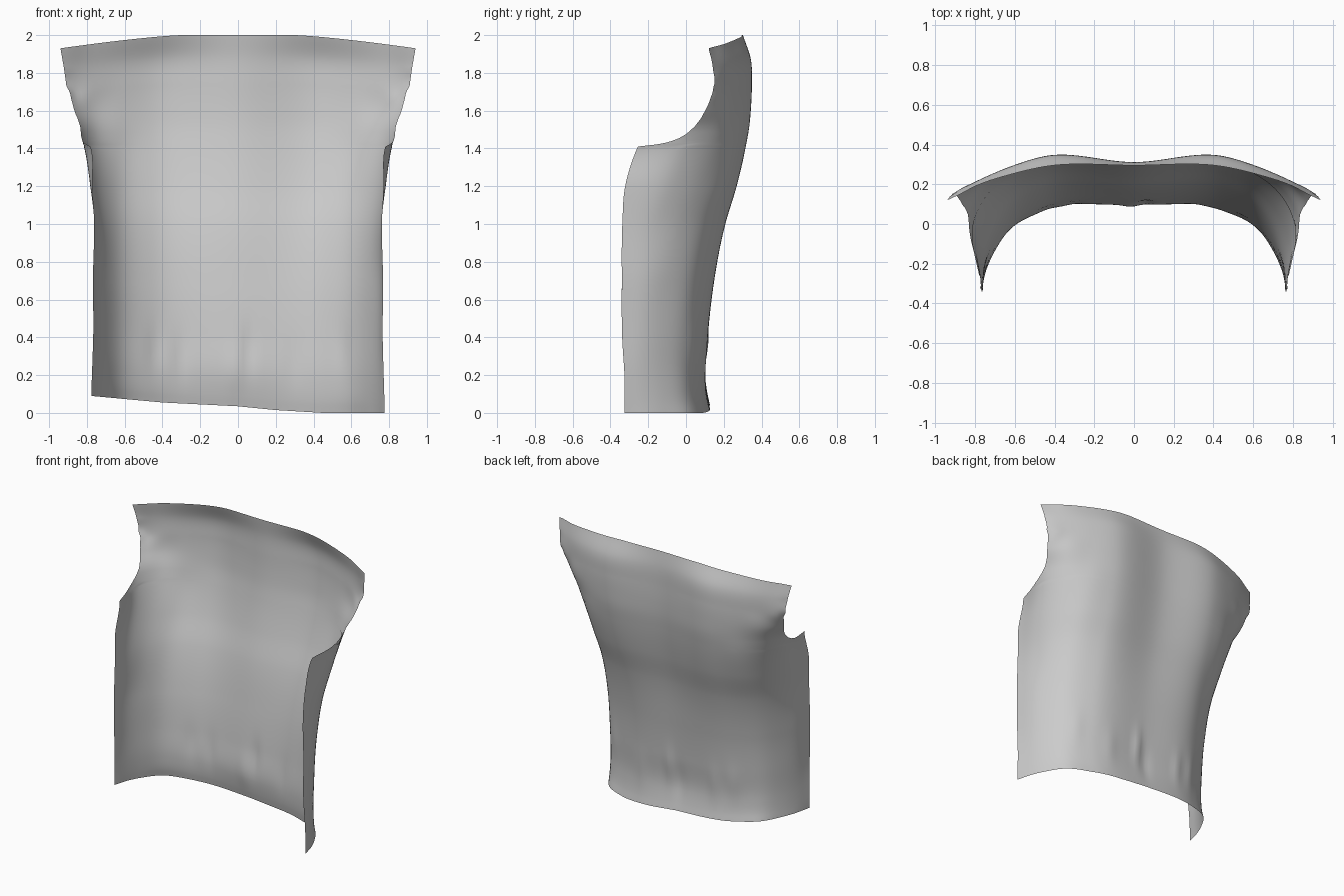
import bpy, math

if "Cube" in bpy.data.objects:
    bpy.data.objects.remove(bpy.data.objects["Cube"])

# Each row: z, y at centre / shoulder blade / flank / side, then x, y of the side seam
# bend and x, y of the seam itself (seams above the armpit are trimmed by the armhole)
ROWS = [
    (0.00, .125, .088, .005, -.11, .740, -.20, .775, -.325),
    (0.06, .112, .076, -.01, -.12, .740, -.21, .775, -.325),
    (0.17, .096, .066, -.022, -.13, .740, -.22, .772, -.325),
    (0.40, .110, .080, -.015, -.125, .742, -.22, .766, -.338),
    (0.70, .142, .115, .015, -.10, .745, -.20, .768, -.34),
    (1.00, .190, .184, .090, -.03, .752, -.17, .762, -.337),
    (1.20, .240, .252, .175, .055, .776, -.09, .770, -.322),
    (1.41, .282, .306, .245, .14, .812, -.01, .780, -.255),
    (1.52, .298, .326, .267, .172, .843, .022, .825, -.20),
    (1.62, .306, .336, .282, .197, .876, .085, .890, -.05),
    (1.74, .310, .341, .289, .214, .880, .162, .905, .13),
    (1.88, .310, .334, .285, .214, .885, .165, .922, .142),
    (2.00, .295, .289, .250, .192, .890, .143, .940, .12),
]
ARMHOLE = [(1.405, -1), (1.41, -.255), (1.425, -.12), (1.45, -.045), (1.475, 0), (1.515, .045),
           (1.56, .08), (1.63, .117), (1.70, .142), (1.76, .15), (1.84, .145), (1.93, .12)]
HEM = [(-.78, .09), (-.4, .055), (0, .035), (.2, .015), (.45, 0), (.95, 0)]
# Folds above the hem: x, centre z, width, depth
FOLDS = [(.06, .33, .03, .012), (-.02, .2, .04, -.008), (-.30, .27, .035, .008),
         (-.44, .3, .04, .008), (.3, .25, .05, .006), (.55, .35, .04, .006)]
HALF = 36


def smooth_curve(knots, pts, per_segment):
    """Smooth cubic through points of any dimension."""
    n, dim = len(pts), len(pts[0])
    h = [knots[i + 1] - knots[i] for i in range(n - 1)]
    d = [[(pts[i + 1][k] - pts[i][k]) / h[i] for k in range(dim)] for i in range(n - 1)]

    def slope(i, k):
        if i in (0, n - 1):
            return d[min(i, n - 2)][k]
        return (d[i - 1][k] * h[i] + d[i][k] * h[i - 1]) / (h[i - 1] + h[i])

    out = []
    for i in range(n - 1):
        for s in range(per_segment):
            t = s / per_segment
            a, b = (1 + 2 * t) * (1 - t) ** 2, t * t * (3 - 2 * t)
            c, e = t * (1 - t) ** 2 * h[i], t * t * (t - 1) * h[i]
            out.append([a * pts[i][k] + b * pts[i + 1][k] + c * slope(i, k) + e * slope(i + 1, k)
                        for k in range(dim)])
    return out + [list(pts[-1])]


def lookup(table, x):
    for (x0, v0), (x1, v1) in zip(table, table[1:]):
        if x <= x1:
            return v0 + (v1 - v0) * max(0, (x - x0) / (x1 - x0))
    return table[-1][1]


def lengths(pts):
    out = [0]
    for a, b in zip(pts, pts[1:]):
        out.append(out[-1] + math.dist(a, b))
    return out


def cross_section(row):
    """Half section from centre to seam, trimmed at the armhole, evenly resampled."""
    z, y0, y1, y2, y3, x4, y4, xe, ye = row
    half = [(0, y0), (.45, y1), (.62, y2), (.62 + (x4 - .62) * .65, y3), (x4, y4), (xe, ye)]
    full = [(-.45, y1)] + half
    curve = smooth_curve(lengths(full), full, 30)[30:]
    fall = .07 * min(1, max(0, (z - 1.5) / .5))
    pts = [(x, y, z - fall * max(0, (x - .3) / (xe - .3)) ** 1.3) for x, y in curve]
    kept = [pts[0]]
    for p, q in zip(pts, pts[1:]):
        gap0, gap1 = p[1] - lookup(ARMHOLE, p[2]), q[1] - lookup(ARMHOLE, q[2])
        if z > 1.405 and z < 1.8 and gap1 < 0:
            t = gap0 / (gap0 - gap1)
            kept.append([a + (b - a) * t for a, b in zip(p, q)])
            break
        kept.append(q)
    s, out, j = lengths(kept), [], 0
    for i in range(HALF + 1):
        target = s[-1] * i / HALF
        while j < len(s) - 2 and s[j + 1] < target:
            j += 1
        t = (target - s[j]) / max(1e-9, s[j + 1] - s[j])
        out.append([a + (b - a) * t for a, b in zip(kept[j], kept[j + 1])])
    return [(-x, y, z) for x, y, z in out[:0:-1]] + out


# Back panel surface
verts, faces = [], []
levels = smooth_curve([r[0] for r in ROWS], ROWS, 10)
for row in levels:
    for x, y, z in cross_section(row):
        for fx, fz, w, depth in FOLDS:
            y += depth * math.exp(-((x - fx) / w) ** 2 - ((z - fz) / .13) ** 2)
        z += lookup(HEM, x) * max(0, 1 - z / .7)
        verts.append((x, y, z))
cols = 2 * HALF + 1
for j in range(len(levels) - 1):
    for i in range(cols - 1):
        a = j * cols + i
        faces.append((a + 1, a, a + cols, a + cols + 1))

mesh = bpy.data.meshes.new("garment_back_panel")
mesh.from_pydata(verts, [], faces)
mesh.polygons.foreach_set("use_smooth", [True] * len(faces))
panel = bpy.data.objects.new("garment_back_panel", mesh)
bpy.context.collection.objects.link(panel)
